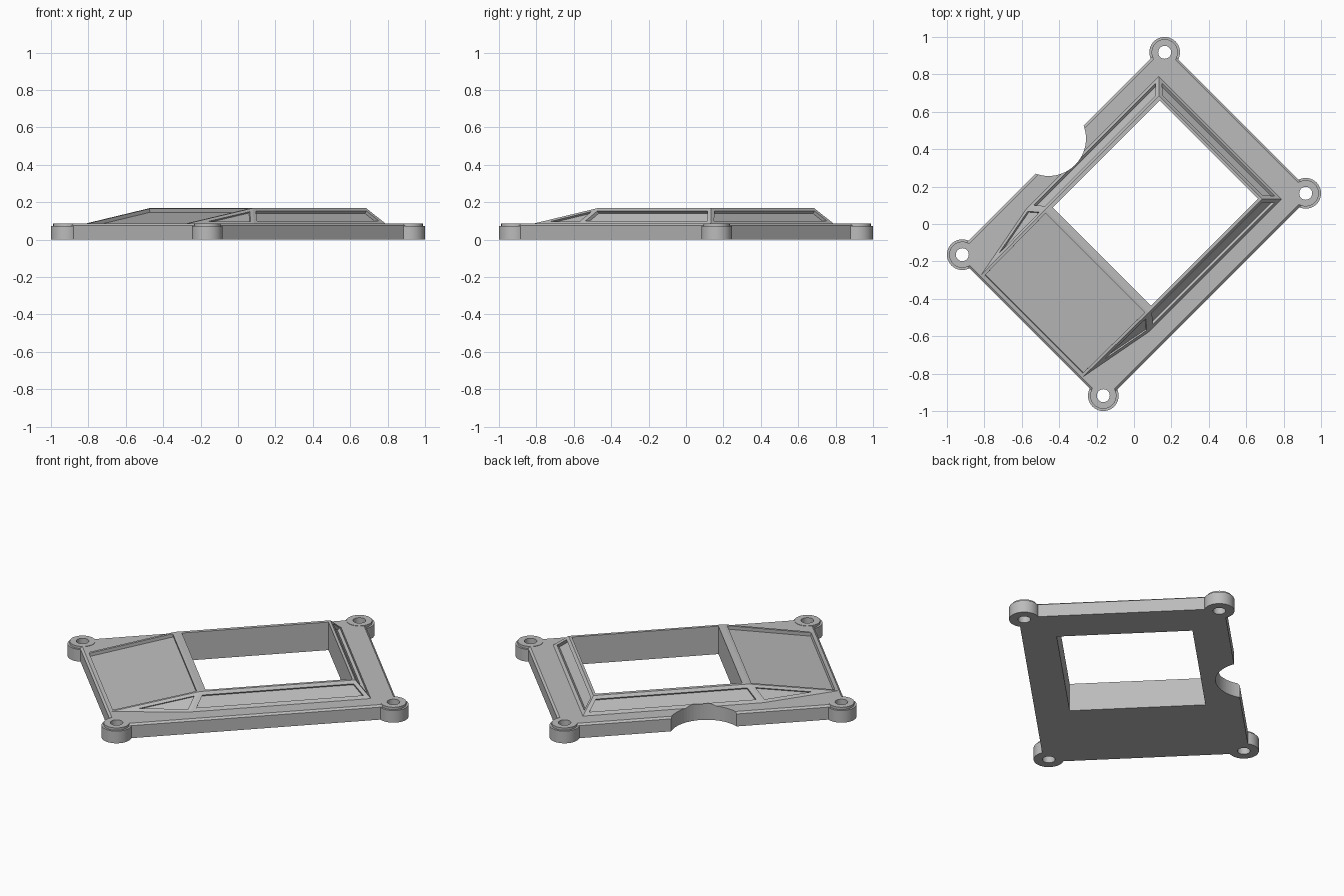
import bpy, bmesh, math
from mathutils import Matrix, Vector

if "Cube" in bpy.data.objects:
    bpy.data.objects.remove(bpy.data.objects["Cube"])

TURN = Matrix.Rotation(math.radians(45), 4, 'Z')   # the part lies diagonally
grey = bpy.data.materials.new("plain grey")
grey.diffuse_color = (0.5, 0.5, 0.5, 1)
grey.use_nodes = True
grey.node_tree.nodes["Principled BSDF"].inputs["Base Color"].default_value = grey.diffuse_color


def make_object(name, bm):
    bmesh.ops.recalc_face_normals(bm, faces=bm.faces[:])
    bm.transform(TURN)
    mesh = bpy.data.meshes.new(name)
    bm.to_mesh(mesh)
    bm.free()
    mesh.materials.append(grey)
    ob = bpy.data.objects.new(name, mesh)
    bpy.context.collection.objects.link(ob)
    return ob


def cylinder(name, u, v, r, sides):
    bm = bmesh.new()
    bmesh.ops.create_cone(bm, cap_ends=True, segments=sides, radius1=r, radius2=r,
                          depth=1, matrix=Matrix.Translation((u, v, 0)))
    return make_object(name, bm)


# Frame plate with raised bezel and ramp, as one solid
PLATE, TOP = 0.085, 0.168
bm = bmesh.new()


def ring(pts, z):
    return [bm.verts.new((u, v, z)) for u, v in pts]


def rect(a, b):
    return [(a, b), (-a, b), (-a, -b), (a, -b)]


bottom = ring(rect(0.79, 0.562), 0)
side = ring(rect(0.79, 0.562), PLATE - 0.01)
edge = ring(rect(0.778, 0.55), PLATE)
foot = ring([(0.652, 0.465), (-0.345, 0.465), (-0.772, 0.385),
             (-0.772, -0.385), (-0.345, -0.465), (0.652, -0.465)], PLATE)
rim = ring([(0.58, 0.39), (-0.28, 0.39), (-0.28, -0.39), (0.58, -0.39)], TOP)

bm.faces.new(bottom)
for lo, hi in ((bottom, side), (side, edge)):
    for i in range(4):
        j = (i + 1) % 4
        bm.faces.new((lo[i], lo[j], hi[j], hi[i]))
bm.faces.new((edge[0], edge[1], foot[2], foot[1], foot[0]))
bm.faces.new((edge[1], edge[2], foot[3], foot[2]))
bm.faces.new((edge[2], edge[3], foot[5], foot[4], foot[3]))
bm.faces.new((edge[3], edge[0], foot[0], foot[5]))
bm.faces.new(rim)
slopes = [bm.faces.new(f) for f in (
    (foot[0], foot[1], rim[1], rim[0]),
    (foot[4], foot[5], rim[3], rim[2]),
    (foot[5], foot[0], rim[0], rim[3]))]
triangles = [bm.faces.new((foot[1], foot[2], rim[1])),
             bm.faces.new((foot[3], foot[4], rim[2]))]
ramp = [bm.faces.new((foot[2], foot[3], rim[2], rim[1]))]
bmesh.ops.recalc_face_normals(bm, faces=bm.faces[:])


# Recessed panels in the sloping faces
def recess(faces, margin, depth):
    for f in faces:
        bmesh.ops.inset_individual(bm, faces=[f], thickness=margin, use_even_offset=True)
        new = bmesh.ops.extrude_discrete_faces(bm, faces=[f])['faces'][0]
        bmesh.ops.translate(bm, verts=new.verts[:], vec=-new.normal * depth)


recess(slopes, 0.021, 0.018)
recess(triangles, 0.018, 0.011)
recess(ramp, 0.015, 0.02)
frame = make_object("frame_plate", bm)

# Cutters: window, edge notch and screw holes
CORNERS = [(a * 0.765, b * 0.533) for a in (1, -1) for b in (1, -1)]
bm = bmesh.new()
bmesh.ops.create_cube(bm, size=1, matrix=Matrix.Translation((0.16, -0.002, 0)) @
                      Matrix.Diagonal((0.81, 0.742, 1, 1)))
cutters = [make_object("window_cutter", bm),
           cylinder("notch_cutter", 0, 0.646, 0.2, 64)]
cutters += [cylinder("hole_cutter", u, v, 0.0345, 32) for u, v in CORNERS]
for c in cutters:
    c.hide_render = True
    mod = frame.modifiers.new(c.name, 'BOOLEAN')
    mod.operation, mod.solver, mod.object = 'DIFFERENCE', 'EXACT', c
bpy.context.view_layer.update()
cut = bpy.data.meshes.new_from_object(
    frame.evaluated_get(bpy.context.evaluated_depsgraph_get()))
frame.modifiers.clear()
frame.data = cut
for c in cutters:
    bpy.data.objects.remove(c)

# Stepped screw bosses at the corners, lathed from a profile
PROFILE = [(0.0345, 0), (0.082, 0), (0.082, 0.073), (0.07, 0.073), (0.07, 0.087), (0.0345, 0.087)]
N = 48
for u, v in CORNERS:
    bm = bmesh.new()
    loops = [[bm.verts.new((u + r * math.cos(2 * math.pi * i / N),
                            v + r * math.sin(2 * math.pi * i / N), z))
              for i in range(N)] for r, z in PROFILE]
    for k in range(len(loops)):
        a, b = loops[k], loops[(k + 1) % len(loops)]
        for i in range(N):
            j = (i + 1) % N
            bm.faces.new((a[i], a[j], b[j], b[i]))
    boss = make_object("screw_boss", bm)
    bpy.ops.object.select_all(action='DESELECT')
    boss.select_set(True)
    bpy.context.view_layer.objects.active = boss
    bpy.ops.object.shade_smooth_by_angle(angle=math.radians(30))
